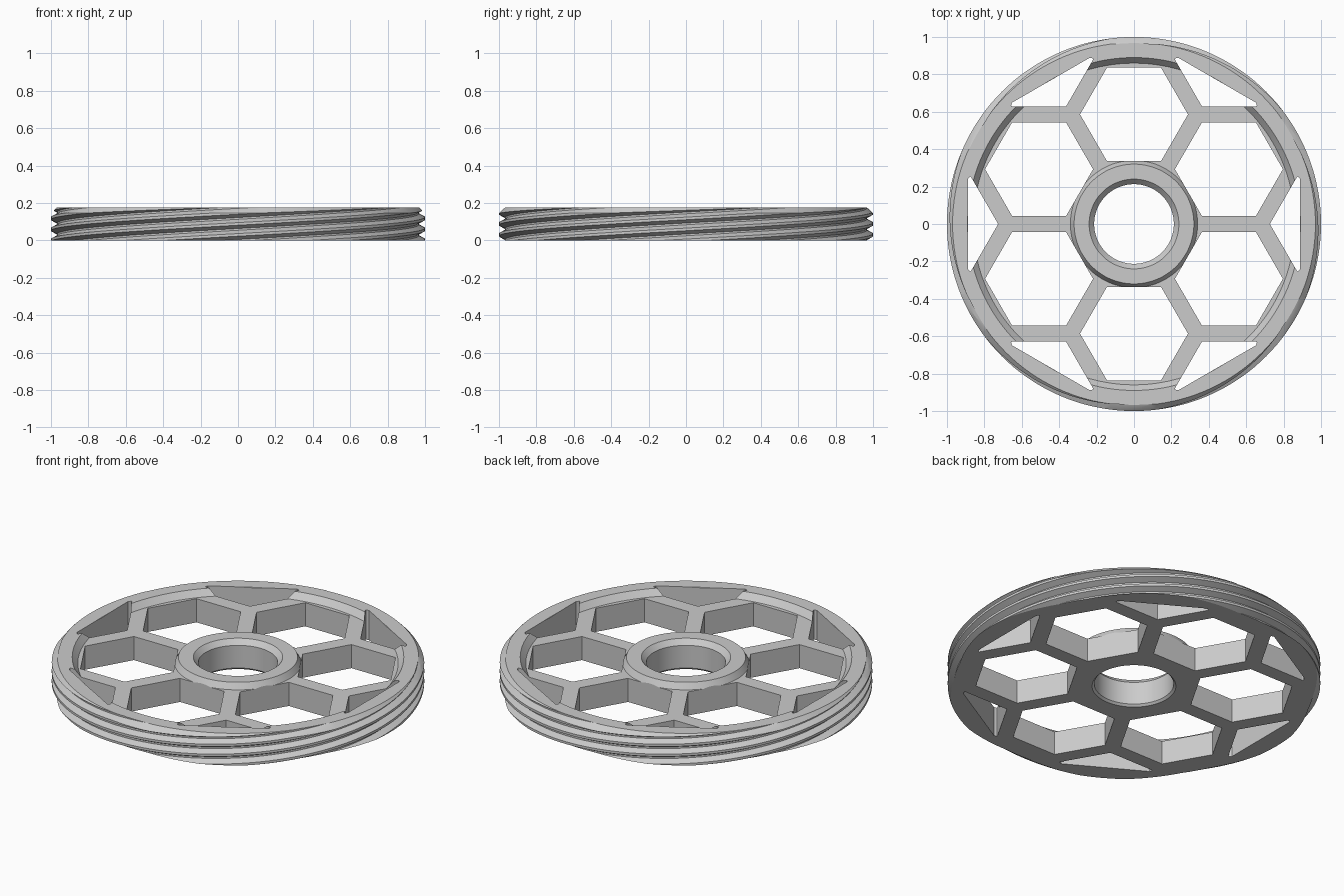
import bpy, bmesh
from math import sin, cos, pi, radians, sqrt

if "Cube" in bpy.data.objects:
    bpy.data.objects.remove(bpy.data.objects["Cube"], do_unlink=True)

HEIGHT, WEB = 0.176, 0.14          # full height, height of the spoke web
STARTS, PITCH = 6, HEIGHT / 3      # helical ridges round the rim
SEGMENTS = 144

grey = bpy.data.materials.new("light grey")
grey.use_nodes = True
colour = (0.6, 0.6, 0.6, 1)
grey.diffuse_color = colour
grey.node_tree.nodes["Principled BSDF"].inputs["Base Color"].default_value = colour


def add_object(name, bm):
    bmesh.ops.recalc_face_normals(bm, faces=bm.faces)
    mesh = bpy.data.meshes.new(name)
    bm.to_mesh(mesh)
    bm.free()
    mesh.materials.append(grey)
    obj = bpy.data.objects.new(name, mesh)
    bpy.context.collection.objects.link(obj)
    return obj


def lathe(name, profile):
    """Revolve a closed (radius, z) profile about the axle."""
    bm = bmesh.new()
    rings = []
    for i in range(SEGMENTS):
        a = 2 * pi * i / SEGMENTS
        rings.append([bm.verts.new((r * cos(a), r * sin(a), z)) for r, z in profile])
    n = len(profile)
    for i in range(SEGMENTS):
        a, b = rings[i], rings[(i + 1) % SEGMENTS]
        for j in range(n):
            k = (j + 1) % n
            bm.faces.new((a[j], b[j], b[k], a[k]))
    return add_object(name, bm)


def threaded_disc(name, low, high):
    """Solid disc whose edge carries several helical ridges."""
    bm = bmesh.new()
    ridge = [(-0.12, 1.0), (0.12, 1.0), (0.42, 0.967), (0.58, 0.967)]
    rows = [((k + f) * PITCH, r) for k in range(-STARTS - 2, 6) for f, r in ridge]
    columns = []
    for i in range(SEGMENTS + 1):
        a = 2 * pi * i / SEGMENTS
        rise = STARTS * PITCH * i / SEGMENTS
        columns.append([bm.verts.new((r * cos(a), r * sin(a), z + rise)) for z, r in rows])
    for a, b in zip(columns, columns[1:]):
        for j in range(len(rows) - 1):
            bm.faces.new((a[j], b[j], b[j + 1], a[j + 1]))
    for z, direction in ((low, -1), (high, 1)):
        bmesh.ops.bisect_plane(bm, geom=bm.verts[:] + bm.edges[:] + bm.faces[:],
                               plane_co=(0, 0, z), plane_no=(0, 0, direction),
                               clear_outer=True)
    bmesh.ops.remove_doubles(bm, verts=bm.verts, dist=0.0001)
    bmesh.ops.holes_fill(bm, edges=[e for e in bm.edges if e.is_boundary], sides=0)
    return add_object(name, bm)


def prism(bm, points, angle):
    """Upright prism over an outline turned about the axle."""
    c, s = cos(angle), sin(angle)
    bottom, top = [[bm.verts.new((x * c - y * s, x * s + y * c, z)) for x, y in points]
                   for z in (-0.1, HEIGHT + 0.1)]
    bm.faces.new(bottom)
    bm.faces.new(top)
    n = len(points)
    for i in range(n):
        j = (i + 1) % n
        bm.faces.new((bottom[i], bottom[j], top[j], top[i]))


def boolean(target, cutter, operation):
    cutter.hide_render = True
    mod = target.modifiers.new("cut", 'BOOLEAN')
    mod.operation, mod.solver, mod.object = operation, 'EXACT', cutter
    bpy.context.view_layer.objects.active = target
    bpy.ops.object.modifier_apply(modifier=mod.name)
    bpy.data.objects.remove(cutter, do_unlink=True)


# Hub, web and rim in one turned section
wheel = lathe("spoked_wheel", [
    (0.225, 0), (1.03, 0), (1.03, 0.116), (0.97, HEIGHT), (0.89, HEIGHT),
    (0.86, WEB), (0.34, WEB), (0.32, HEIGHT), (0.24, HEIGHT),
    (0.213, HEIGHT - 0.03), (0.213, 0.012)])

# Helical ridges round the rim
boolean(wheel, threaded_disc("thread_shape", -0.02, HEIGHT + 0.02), 'INTERSECT')

# Six hexagonal openings and six triangular ones next to the rim
holes = bmesh.new()
spacing, apothem = 0.586, 0.25
corner = apothem * 2 / sqrt(3)
hexagon = [(spacing + corner * cos(radians(60 * i + 30)), corner * sin(radians(60 * i + 30)))
           for i in range(6)]
tip, outer, half = spacing * sqrt(3) - corner, 0.888, 0.25
side = [(tip + half / sqrt(3), half), (outer - 0.012, half + 0.003), (outer, half - 0.01)]
triangle = [(tip, 0)] + [(x, -y) for x, y in side] + side[::-1]
for i in range(6):
    prism(holes, hexagon, radians(60 * i + 30))
    prism(holes, triangle, radians(60 * i))
boolean(wheel, add_object("hole_shapes", holes), 'DIFFERENCE')

# Smooth the turned surfaces, keep the edges crisp
bpy.ops.object.select_all(action='DESELECT')
wheel.select_set(True)
bpy.context.view_layer.objects.active = wheel
bpy.ops.object.shade_smooth_by_angle(angle=radians(25))
